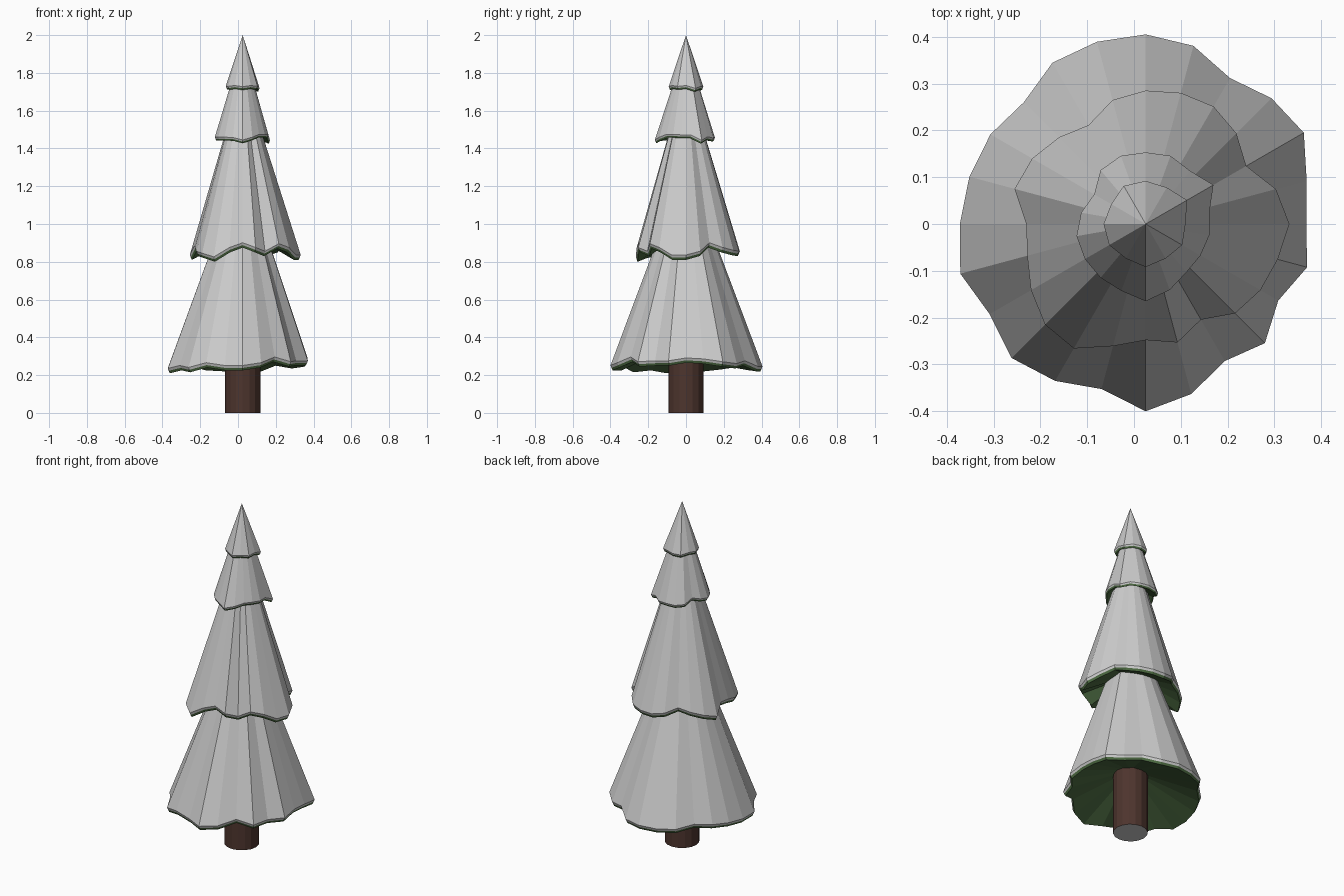
import bpy, bmesh
from math import cos, sin, pi

if "Cube" in bpy.data.objects:
    bpy.data.objects.remove(bpy.data.objects["Cube"])

CX = 0.025  # tree axis in x


def material(name, rgb):
    m = bpy.data.materials.new(name)
    m.diffuse_color = (*rgb, 1)
    m.use_nodes = True
    m.node_tree.nodes["Principled BSDF"].inputs["Base Color"].default_value = m.diffuse_color
    return m


SNOW = material("snow_grey", (0.8, 0.8, 0.8))
GREEN = material("needle_green", (0.075, 0.15, 0.055))
BROWN = material("bark_brown", (0.075, 0.035, 0.027))


def finish(bm, name, mats):
    bmesh.ops.recalc_face_normals(bm, faces=bm.faces)
    me = bpy.data.meshes.new(name)
    bm.to_mesh(me)
    bm.free()
    for m in mats:
        me.materials.append(m)
    ob = bpy.data.objects.new(name, me)
    bpy.context.collection.objects.link(ob)
    return ob


def tier(name, radii, heights, start, apex, rise):
    """Wavy-rimmed cone: snow on top, snow lip, green lip, shallow green underside."""
    bm = bmesh.new()
    n = len(radii)
    t = 0.026 if radii[0] > 0.2 else 0.018

    def ring(inset, lift):
        out = []
        for i, (r, z) in enumerate(zip(radii, heights)):
            a = start + 2 * pi * i / n
            out.append(bm.verts.new((CX + (r - inset) * cos(a), (r - inset) * sin(a), z + lift)))
        return out

    rings = [ring(0, t), ring(t * 0.2, t * 0.5), ring(t * 0.45, 0)]
    top = bm.verts.new((CX, 0, apex))
    under = bm.verts.new((CX, 0, sum(heights) / n + rise))
    for i in range(n):
        j = (i + 1) % n
        bm.faces.new((rings[0][i], rings[0][j], top))
        for k in (0, 1):
            f = bm.faces.new((rings[k][i], rings[k + 1][i], rings[k + 1][j], rings[k][j]))
            f.material_index = k
        f = bm.faces.new((rings[2][j], rings[2][i], under))
        f.material_index = 1
    return finish(bm, name, (SNOW, GREEN))


def rim(radii, low, slope):
    """Points that reach further out droop lower."""
    return [low + (max(radii) - r) * slope for r in radii]


# Bottom tier, 24 sides, counter-clockwise from +x
r1 = [.343, .356, .39, .38, .36, .394, .405, .403, .398, .368, .383, .39,
      .397, .41, .385, .405, .387, .365, .40, .376, .338, .36, .327, .357]
z1 = [.265, .26, .245, .235, .25, .22, .22, .22, .225, .24, .23, .22,
      .21, .21, .225, .215, .24, .225, .225, .24, .27, .245, .25, .25]
tier("bottom_branches", r1, z1, 0, 1.32, 0.15)

# Second tier, 24 sides
r2 = [.307, .288, .248, .274, .29, .29, .285, .274, .244, .262, .28, .29,
      .255, .262, .283, .304, .307, .27, .248, .262, .236, .27, .283, .292]
z2 = [.81, .83, .875, .85, .835, .83, .83, .845, .87, .85, .83, .81,
      .86, .85, .83, .82, .80, .85, .875, .85, .83, .87, .85, .81]
tier("lower_middle_branches", r2, z2, 0, 1.80, 0.13)

# Third tier, 18 sides, from +y
r3 = [.153, .155, .15, .127, .14, .15, .15, .15, .152,
      .165, .15, .135, .135, .138, .138, .167, .148, .155]
tier("upper_middle_branches", r3, rim(r3, 1.425, 1.0), pi / 2, 1.95, 0.08)

# Top tier, 12 sides, from +y
r4 = [.092, .094, .085, .09, .09, .085, .092, .085, .09, .085, .102, .09]
tier("top_branches", r4, rim(r4, 1.70, 0.9), pi / 2, 2.0, 0.05)

# Trunk with an uncoloured bottom cap
bm = bmesh.new()
bmesh.ops.create_cone(bm, cap_ends=True, segments=16, radius1=.093, radius2=.093, depth=.38)
bmesh.ops.translate(bm, verts=bm.verts, vec=(CX, 0, .19))
for f in bm.faces:
    f.material_index = 1 if len(f.verts) > 4 else 0
finish(bm, "trunk", (BROWN, SNOW))
